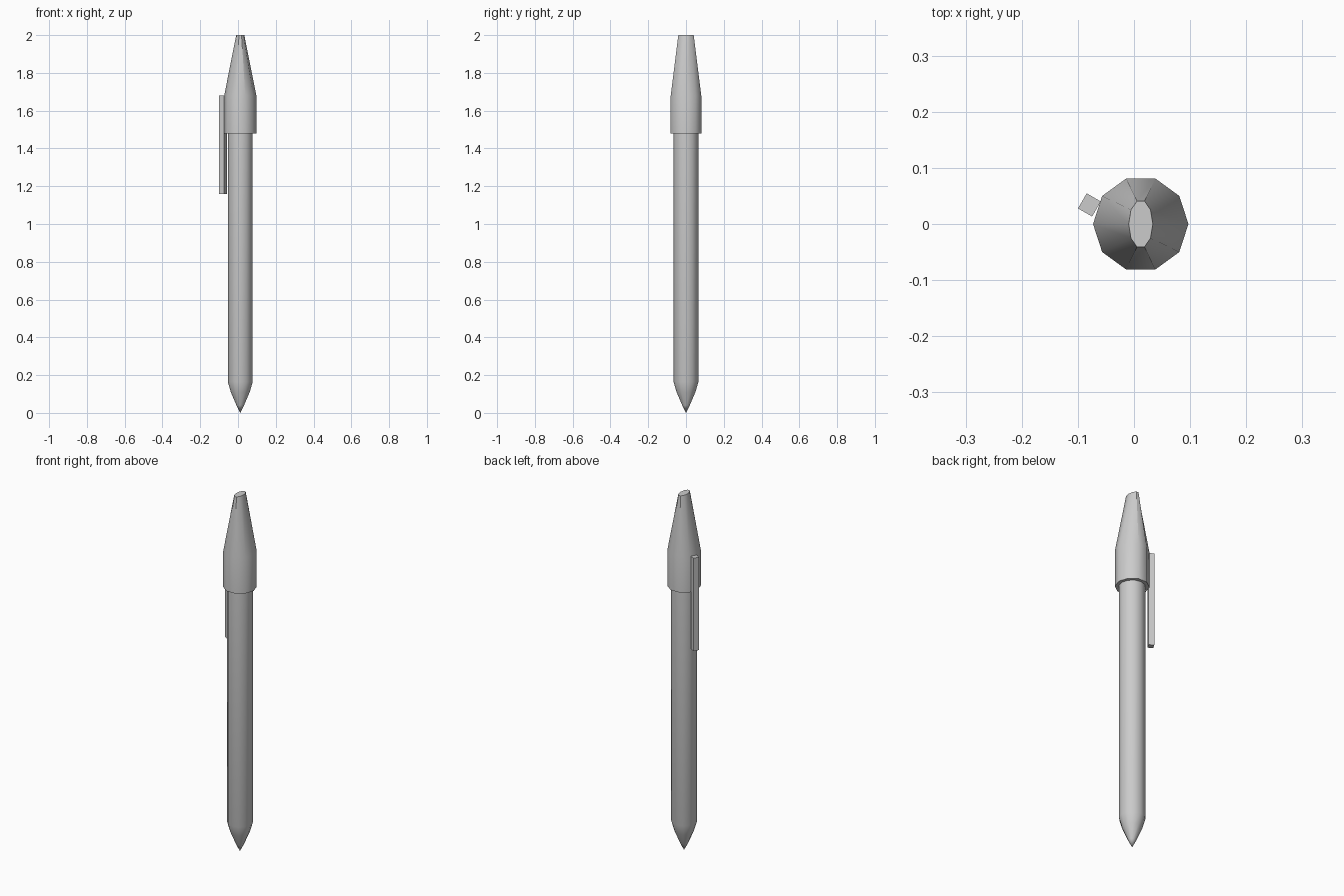
import bpy, bmesh, math
from mathutils import Matrix

if "Cube" in bpy.data.objects:
    bpy.data.objects.remove(bpy.data.objects["Cube"])

CX = 0.012  # pen axis


def loft(name, sides, rings):
    """Stack of elliptical rings (z, rx, ry); a zero radius makes a point."""
    bm = bmesh.new()
    loops = []
    for z, rx, ry in rings:
        n = sides if rx > 0 else 1
        loops.append([bm.verts.new((CX + rx * math.cos(math.tau * i / sides) * (n > 1),
                                    ry * math.sin(math.tau * i / sides), z)) for i in range(n)])
    for a, b in zip(loops, loops[1:]):
        for i in range(sides):
            j = (i + 1) % sides
            if len(a) == 1:
                bm.faces.new((a[0], b[j], b[i]))
            else:
                bm.faces.new((a[i], a[j], b[j], b[i]))
    for end in (loops[0], loops[-1]):
        if len(end) > 1:
            bm.faces.new(end)
    bmesh.ops.recalc_face_normals(bm, faces=bm.faces)
    return finish(name, bm)


def finish(name, bm):
    mesh = bpy.data.meshes.new(name)
    bm.to_mesh(mesh)
    bm.free()
    ob = bpy.data.objects.new(name, mesh)
    bpy.context.collection.objects.link(ob)
    bpy.ops.object.select_all(action='DESELECT')
    ob.select_set(True)
    bpy.context.view_layer.objects.active = ob
    bpy.ops.object.shade_smooth_by_angle(angle=math.radians(40))
    return ob


# Barrel with writing tip
loft("barrel", 12, [(0.0, 0, 0), (0.04, 0.02, 0.02), (0.11, 0.05, 0.05),
                    (0.165, 0.066, 0.066), (1.50, 0.066, 0.066)])

# Ten-sided cap, tapering to a flattened oval end
loft("cap", 10, [(1.48, 0.085, 0.085), (1.68, 0.085, 0.085), (2.0, 0.0215, 0.043)])

# Pocket clip
bm = bmesh.new()
bmesh.ops.create_cube(bm, size=1, matrix=Matrix.Translation((-0.0795, 0.034, 1.42))
                      @ Matrix.Rotation(math.radians(150), 4, 'Z')
                      @ Matrix.Diagonal((0.029, 0.031, 0.52, 1)))
finish("pocket_clip", bm)
